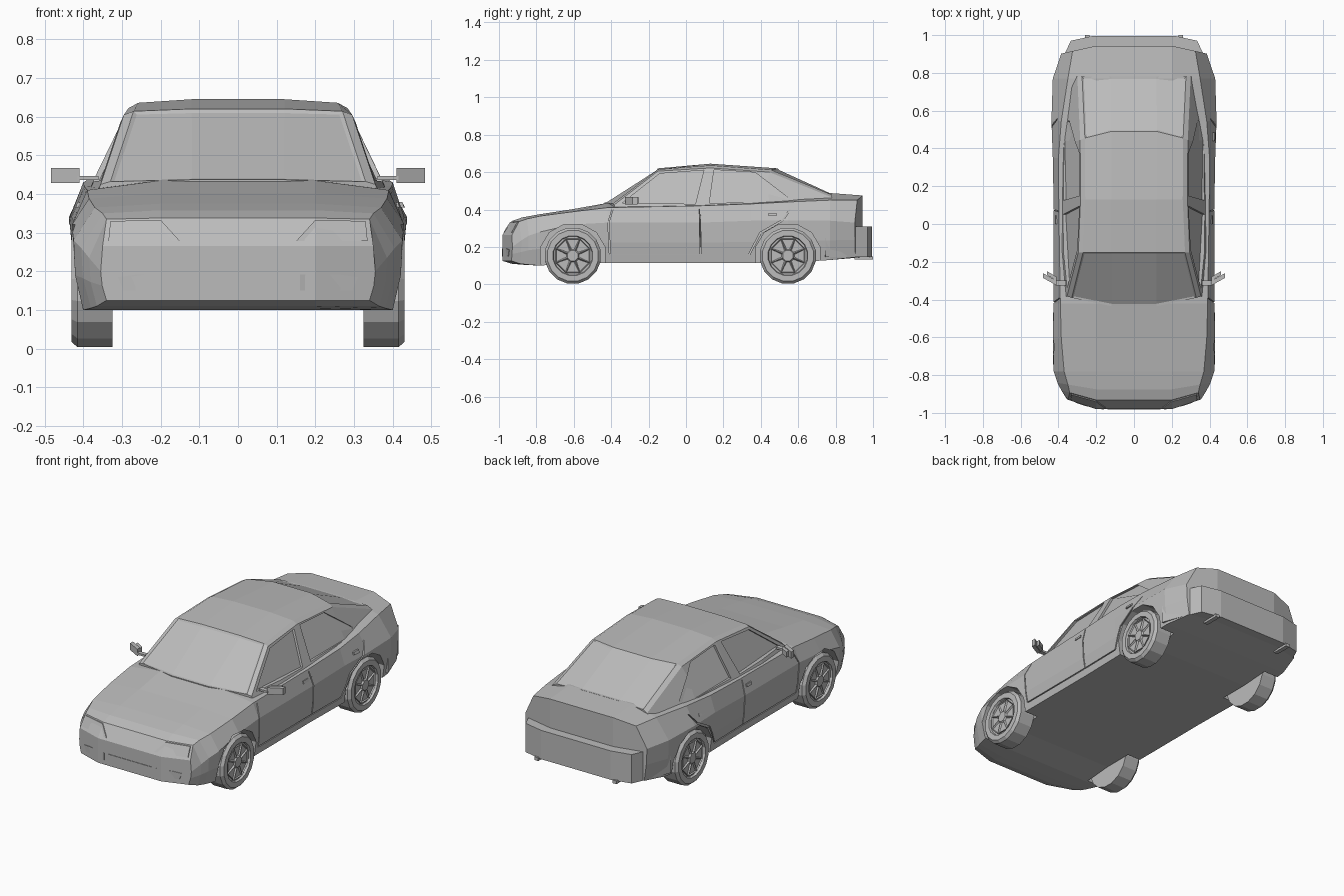
import bpy, bmesh, math
from mathutils import Vector
from mathutils.bvhtree import BVHTree

cube = bpy.data.objects.get("Cube")
if cube:
    bpy.data.objects.remove(cube)

grey = bpy.data.materials.new("plain grey")
grey.use_nodes = True
grey.diffuse_color = (0.5, 0.5, 0.5, 1)
grey.node_tree.nodes["Principled BSDF"].inputs["Base Color"].default_value = (0.5, 0.5, 0.5, 1)


def make(name, verts, faces):
    bm = bmesh.new()
    vs = [bm.verts.new(v) for v in verts]
    for f in faces:
        bm.faces.new([vs[i] for i in f])
    bmesh.ops.recalc_face_normals(bm, faces=bm.faces)
    me = bpy.data.meshes.new(name)
    bm.to_mesh(me)
    bm.free()
    me.materials.append(grey)
    ob = bpy.data.objects.new(name, me)
    bpy.context.collection.objects.link(ob)
    return ob


def loft(name, sections):
    """Skin mirrored half sections, each (y, bow, [(x, z), ...])."""
    verts, faces = [], []
    n = len(sections[0][2])
    for y, bow, half in sections:
        ring = half + [(-x, z) for x, z in reversed(half)]
        verts += [(x, y + bow * max(0, abs(x) - 0.17) / 0.18, z) for x, z in ring]
    for s in range(len(sections) - 1):
        a, b = s * 2 * n, (s + 1) * 2 * n
        for i in range(2 * n):
            j = (i + 1) % (2 * n)
            faces.append((a + i, a + j, b + j, b + i))
    for a in (0, (len(sections) - 1) * 2 * n):
        faces += [(a, a + n - 1, a + n, a + 2 * n - 1),
                  range(a, a + n), range(a + n, a + 2 * n)]
    return make(name, verts, faces)


def prism(name, points, direction, depth, out):
    """Solid made by sweeping an outline from depth below to out above it."""
    d, n = Vector(direction), len(points)
    verts = [p - d * depth for p in points] + [p + d * out for p in points]
    sides = [(i, (i + 1) % n, (i + 1) % n + n, i + n) for i in range(n)]
    return make(name, verts, sides + [range(n), range(n, 2 * n)])


def box(name, lo, hi, skew=0):
    pts = [Vector((x, y + (skew if x == hi[0] else 0), lo[2]))
           for x, y in ((lo[0], lo[1]), (hi[0], lo[1]), (hi[0], hi[1]), (lo[0], hi[1]))]
    return prism(name, pts, (0, 0, 1), 0, hi[2] - lo[2])


def cut(ob, cutters):
    for c in cutters:
        mod = ob.modifiers.new("cut", "BOOLEAN")
        mod.operation, mod.solver, mod.object = "DIFFERENCE", "EXACT", c
    dg = bpy.context.evaluated_depsgraph_get()
    dg.update()
    me = bpy.data.meshes.new_from_object(ob.evaluated_get(dg))
    ob.modifiers.clear()
    ob.data = me
    for c in cutters:
        bpy.data.objects.remove(c)


# Lower body: y, bow, sill x, widest x, shoulder x, then bottom, widest, shoulder, centre z
body_rows = [
    (-0.99, .06, .34, .355, .35, .125, .20, .265, .265),
    (-0.94, .05, .365, .385, .34, .11, .235, .335, .338),
    (-0.88, .03, .38, .405, .35, .105, .26, .35, .358),
    (-0.78, 0, .40, .425, .37, .10, .28, .365, .375),
    (-0.605, 0, .41, .43, .385, .115, .32, .388, .402),
    (-0.42, 0, .405, .425, .39, .115, .33, .41, .435),
    (0.08, 0, .405, .425, .398, .115, .33, .42, .44),
    (0.35, 0, .41, .43, .40, .115, .34, .43, .45),
    (0.545, 0, .42, .437, .385, .115, .34, .44, .47),
    (0.77, 0, .41, .43, .35, .13, .34, .45, .488),
    (0.95, -.04, .37, .385, .325, .145, .33, .45, .475),
]
body = loft("lower_body", [
    (y, bow, [(.2, zb), (sx, zb), (wx - .004, (zb + zw) / 2), (wx, zw), (hx, zs), (.2, zc)])
    for y, bow, sx, wx, hx, zb, zw, zs, zc in body_rows])

# Cabin: y, bow, base x, roof edge x, then base, edge, centre z
cabin_rows = [
    (-0.435, .05, .37, .355, .39, .425, .437),
    (-0.15, 0, .388, .295, .40, .605, .62),
    (0.13, 0, .39, .283, .40, .622, .645),
    (0.49, -.07, .385, .285, .41, .60, .62),
    (0.78, 0, .34, .30, .42, .465, .488),
]
cabin = loft("cabin", [
    (y, bow, [(.12, bz), (bx, bz), (ex, ez), (ex - .025, ez + (cz - ez) * .6), (.12, cz)])
    for y, bow, bx, ex, bz, ez, cz in cabin_rows])

verts, polys = [], []
for ob in (body, cabin):
    base = len(verts)
    verts += [v.co.copy() for v in ob.data.vertices]
    polys += [[base + i for i in p.vertices] for p in ob.data.polygons]
skin = BVHTree.FromPolygons(verts, polys)


def on_side(s, outline):
    return [skin.ray_cast(Vector((s * 2, y, z)), Vector((-s, 0, 0)))[0] for y, z in outline]


def on_front(outline):
    return [skin.ray_cast(Vector((x, -2, z)), Vector((0, 1, 0)))[0] for x, z in outline]


# Recessed front and rear screens
bm = bmesh.new()
bm.from_mesh(cabin.data)
for s in (-1, 1):
    screen = [f for f in bm.faces if f.normal.y * s > .2 and f.normal.z > .5
              and abs(f.calc_center_median().x) < .28]
    bmesh.ops.inset_region(bm, faces=screen, thickness=.012, depth=-.005)
bm.to_mesh(cabin.data)
bm.free()

# Recessed side windows, door seams and wheel arches
windows = [
    [(-.34, .435), (-.14, .592), (.095, .61), (.05, .43)],
    [(.125, .435), (.15, .612), (.37, .598), (.55, .46), (.535, .44)],
]
seams = [
    [(-.418, .33), (-.41, .16), (-.404, .16), (-.412, .33), (-.39, .40), (-.396, .40)],
    [(.072, .33), (.075, .16), (.081, .16), (.078, .33), (.07, .41), (.064, .41)],
    [(-.404, .156), (.34, .156), (.34, .162), (-.404, .162)],
    [(.34, .156), (.40, .27), (.52, .34), (.56, .40), (.553, .40), (.513, .345), (.395, .278), (.335, .162)],
]
axles = (-.605, .545)
window_cutters, body_cutters = [], []
for s in (-1, 1):
    for w in windows:
        window_cutters.append(prism("window_cutter", on_side(s, w), (s, 0, 0), .014, .1))
    for w in seams:
        body_cutters.append(prism("seam_cutter", on_side(s, w), (s, 0, 0), .008, .05))
    for y in axles:
        arch = [Vector((s * .32, y + .178 * math.cos(a), .155 + .172 * math.sin(a)))
                for a in (math.pi * (i + .5) / 6 for i in range(12))]
        body_cutters.append(prism("arch_cutter", arch, (s, 0, 0), 0, .2))
cut(cabin, window_cutters)
cut(body, body_cutters)

# Rear bumper, wrapped round the tail
plan = [(.22, .995), (.335, .97), (.385, .86), (.428, .745), (.30, .74)]
plan += [(-x, y) for x, y in reversed(plan)]
bumper = prism("rear_bumper", [Vector((x, y, .145)) for x, y in plan], (0, 0, 1), 0, .165)

# Front grilles and headlamps
prism("centre_grille", on_front([(-.14, .15), (.14, .15), (.14, .192), (-.14, .192)]), (0, -1, 0), .005, .003)
for s, side in ((1, "left"), (-1, "right")):
    grille = [(.16, .15), (.295, .15), (.31, .185), (.26, .192), (.16, .192)]
    prism(side + "_grille", on_front([(s * x, z) for x, z in grille]), (0, -1, 0), .005, .003)
    lamp = [(.15, .278), (.335, .278), (.33, .33), (.2, .333)]
    prism(side + "_headlamp", on_front([(s * x, z) for x, z in lamp]), (0, -1, 0), .005, .005)

# Wheels: lathed tyre, with a pocketed rim
tyre = [(.325, .152), (.415, .152), (.43, .138), (.43, .108), (.418, .104)]


def wheel(name, s, y0):
    def ring(x, r, n):
        return [(s * x, y0 + r * math.sin(t), .153 + r * math.cos(t))
                for t in (2 * math.pi * (i + .5) / n for i in range(n))]
    n = 16
    vs = [v for x, r in tyre for v in ring(x, r, n)]
    fs = [(k * n + i, k * n + (i + 1) % n, (k + 1) * n + (i + 1) % n, (k + 1) * n + i)
          for k in range(len(tyre) - 1) for i in range(n)]
    last = (len(tyre) - 1) * n
    make(name + "_tyre", vs, fs + [range(n), range(last, last + n)])
    m = 8
    vs = ring(.41, .1, m) + ring(.425, .098, m) + ring(.427, .03, m)
    fs = [(k * m + i, k * m + (i + 1) % m, (k + 1) * m + (i + 1) % m, (k + 1) * m + i)
          for k in range(2) for i in range(m)] + [range(m), range(2 * m, 3 * m)]
    rim = make(name + "_rim", vs, fs)
    bm = bmesh.new()
    bm.from_mesh(rim.data)
    spokes = [f for f in bm.faces if len(f.verts) == 4 and abs(f.normal.x) > .8]
    bmesh.ops.inset_individual(bm, faces=spokes, thickness=.011, depth=-.012)
    bm.to_mesh(rim.data)
    bm.free()


for s, side in ((1, "left"), (-1, "right")):
    for y, end in zip(axles, ("front", "rear")):
        wheel(f"{end}_{side}_wheel", s, y)
    # Mirrors, door handles and exhausts
    box(side + "_mirror", (s * .41, -.325, .428), (s * .483, -.30, .467), .04)
    box(side + "_mirror_tip", (s * .41, -.30, .432), (s * .46, -.28, .463), .03)
    box(side + "_mirror_arm", (s * .36, -.325, .436), (s * .415, -.30, .447))
    for y in (.0, .44):
        handle = [(y, .365), (y + .045, .365), (y + .045, .38), (y, .38)]
        prism(side + "_handle", on_side(s, handle), (s, 0, 0), .004, .005)
    box(side + "_exhaust", (s * .235, .90, .132), (s * .26, 1.0, .15))
